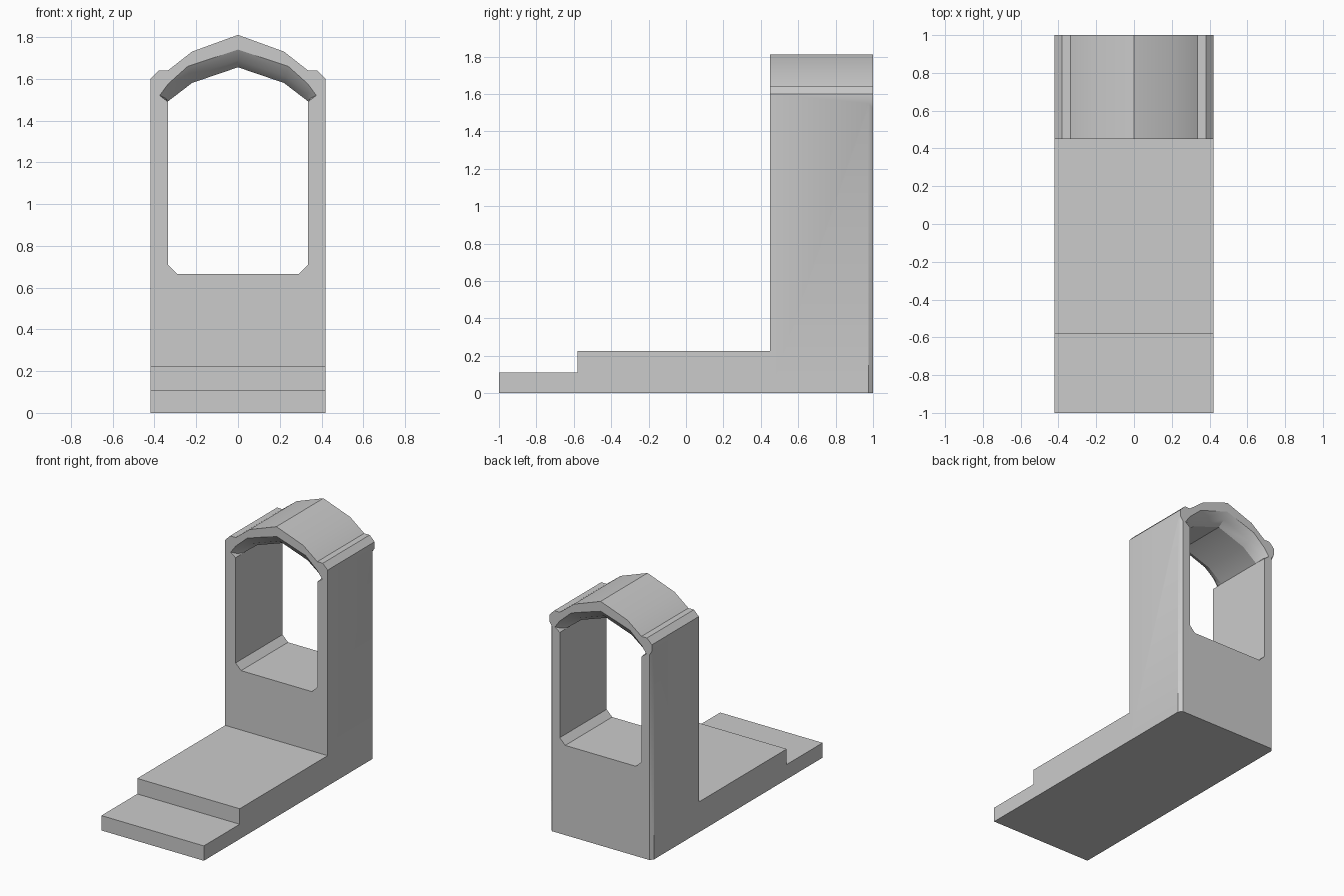
import bpy, bmesh, math

if "Cube" in bpy.data.objects:
    bpy.data.objects.remove(bpy.data.objects["Cube"])


def finish(name, bm):
    bmesh.ops.remove_doubles(bm, verts=bm.verts, dist=0.0005)
    bmesh.ops.recalc_face_normals(bm, faces=bm.faces)
    me = bpy.data.meshes.new(name)
    bm.to_mesh(me)
    bm.free()
    ob = bpy.data.objects.new(name, me)
    bpy.context.collection.objects.link(ob)
    bpy.ops.object.select_all(action='DESELECT')
    ob.select_set(True)
    bpy.context.view_layer.objects.active = ob
    bpy.ops.object.shade_smooth_by_angle(angle=math.radians(28))
    return ob


# Stepped base: side profile (y, z) extruded across x
W = 0.42
bm = bmesh.new()
profile = [(-1, 0), (0.45, 0), (0.45, 0.225), (-0.58, 0.225), (-0.58, 0.11), (-1, 0.11)]
face = bm.faces.new([bm.verts.new((-W, y, z)) for y, z in profile])
ext = bmesh.ops.extrude_face_region(bm, geom=[face])
bmesh.ops.translate(bm, vec=(2 * W, 0, 0),
                    verts=[v for v in ext['geom'] if isinstance(v, bmesh.types.BMVert)])
finish("stepped_base", bm)


# Arched upright: half rings (x, z) from bottom to apex, mirrored and lofted in y
def opening(corner, spring, haunch, apex):
    return [(0.29, 0.665), (0.335, 0.71), (0.335, 1.49), corner,
            spring, spring, spring, haunch, (0, apex)]


def outline(w):
    return [(w, 0), (w, 0.71), (w, 1.52), (W, 1.55), (W, 1.60), (0.38, 1.64),
            (0.335, 1.64), (0.22, 1.73), (0, 1.81)]


outer = outline(W)
rim = opening((0.375, 1.52), (0.335, 1.575), (0.24, 1.66), 1.74)
mid = opening((0.345, 1.505), (0.335, 1.53), (0.23, 1.61), 1.69)
inner = opening((0.335, 1.492), (0.331, 1.495), (0.22, 1.58), 1.655)

# Closed loop of rings: front face, flared arch rim, tunnel, rear rim, rear corner chamfer
rings = [(outer, 0.45), (rim, 0.45), (mid, 0.485), (inner, 0.54),
         (inner, 0.91), (mid, 0.965), (rim, 1.0), (outline(0.40), 1.0), (outer, 0.975)]

bm = bmesh.new()
loops = []
for half, y in rings:
    full = half + [(-x, z) for x, z in reversed(half[:-1])]
    # the upper edges of the rear ring keep the full depth above the chamfer
    loops.append([bm.verts.new((x, y, z)) for x, z in full])
n = len(loops[0])
for k, a in enumerate(loops):
    b = loops[(k + 1) % len(loops)]
    for i in range(n):
        j = (i + 1) % n
        bm.faces.new((a[i], a[j], b[j], b[i]))
bmesh.ops.dissolve_degenerate(bm, dist=0.0005, edges=bm.edges)
# Merge coplanar quads on the flat faces
bmesh.ops.remove_doubles(bm, verts=bm.verts, dist=0.0005)
bmesh.ops.dissolve_limit(bm, angle_limit=math.radians(1), verts=bm.verts, edges=bm.edges)
finish("arched_upright", bm)
